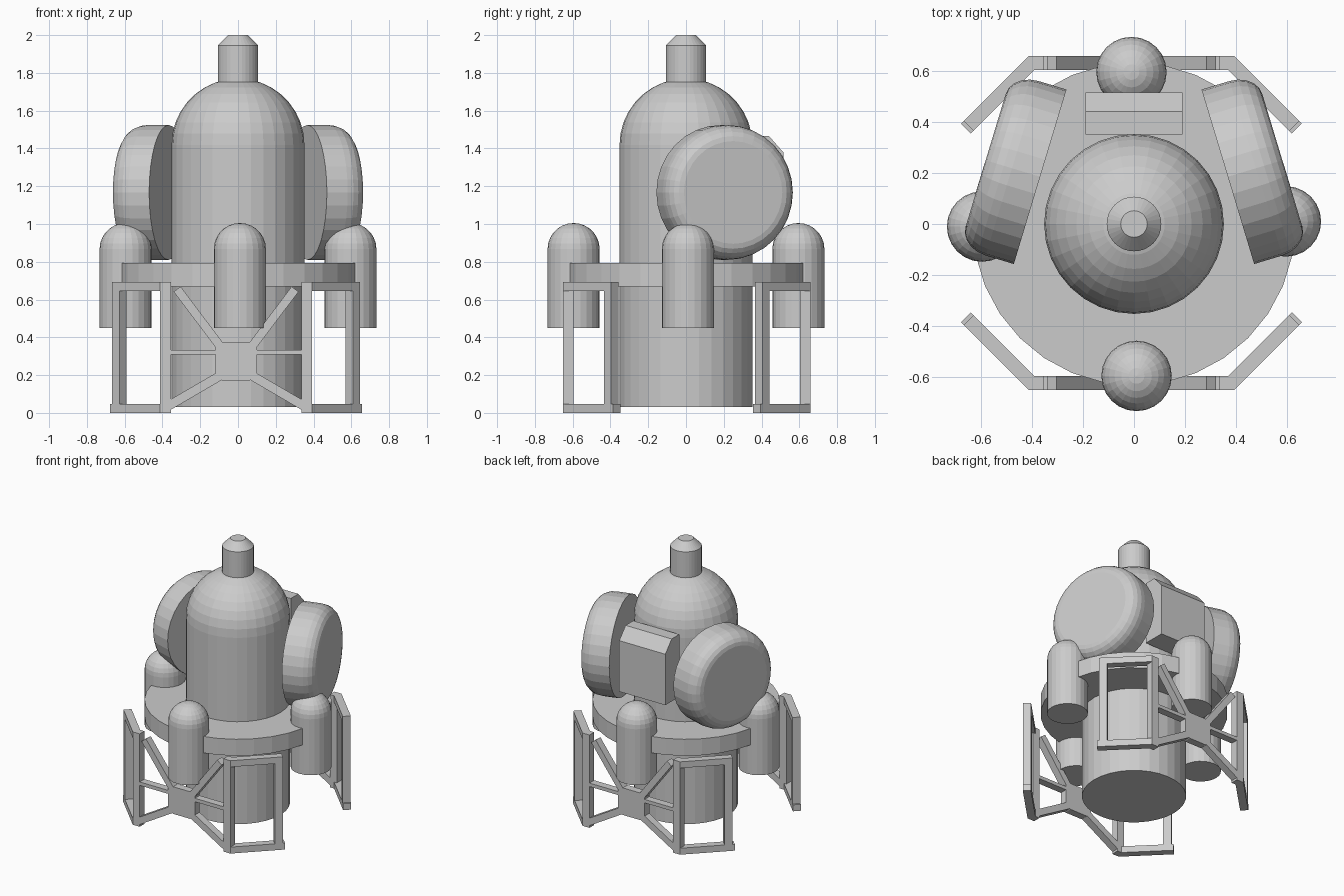
import bpy, bmesh, math
from mathutils import Matrix, Vector

if "Cube" in bpy.data.objects:
    bpy.data.objects.remove(bpy.data.objects["Cube"])

grey = bpy.data.materials.new("plain grey")
grey.diffuse_color = (0.6, 0.6, 0.6, 1)
grey.use_nodes = True
grey.node_tree.nodes["Principled BSDF"].inputs["Base Color"].default_value = grey.diffuse_color


def finish(bm, name, matrix=None):
    if matrix is not None:
        bm.transform(matrix)
    bmesh.ops.recalc_face_normals(bm, faces=bm.faces[:])
    me = bpy.data.meshes.new(name)
    bm.to_mesh(me)
    bm.free()
    me.materials.append(grey)
    ob = bpy.data.objects.new(name, me)
    bpy.context.collection.objects.link(ob)
    return ob


def lathe(name, profile, segs=32, matrix=None):
    """Solid of revolution about z from (radius, height) points, closed at both ends."""
    bm = bmesh.new()
    rings = []
    for r, z in profile:
        if r < 1e-5:
            rings.append([bm.verts.new((0, 0, z))])
        else:
            rings.append([bm.verts.new((r * math.cos(2 * math.pi * i / segs),
                                        r * math.sin(2 * math.pi * i / segs), z))
                          for i in range(segs)])
    for a, b in zip(rings, rings[1:]):
        for i in range(segs):
            j = (i + 1) % segs
            if len(b) == 1:
                bm.faces.new((a[i], a[j], b[0]))
            else:
                bm.faces.new((a[i], a[j], b[j], b[i]))
    for ring in (rings[0], rings[-1]):
        if len(ring) > 1:
            bm.faces.new(ring)
    return finish(bm, name, matrix)


def capsule_profile(r, z0, z1, steps):
    """Flat bottom, straight side, hemispherical top."""
    pts = [(r, z0)]
    for k in range(steps + 1):
        a = math.pi / 2 * k / steps
        pts.append((r * math.cos(a), z1 - r + r * math.sin(a)))
    return pts


def add_prism(bm, pts, origin, u, depth):
    """Extrude a (u, z) outline through a depth centred on a vertical plane."""
    u = Vector(u).normalized()
    n = Vector((-u.y, u.x, 0)) * depth / 2
    rows = [[bm.verts.new(Vector(origin) + u * a + Vector((0, 0, z)) + n * s) for a, z in pts]
            for s in (-1, 1)]
    bm.faces.new(rows[0])
    bm.faces.new(rows[1][::-1])
    for i in range(len(pts)):
        j = (i + 1) % len(pts)
        bm.faces.new((rows[0][i], rows[0][j], rows[1][j], rows[1][i]))


def rect(a0, a1, z0, z1):
    return [(a0, z0), (a1, z0), (a1, z1), (a0, z1)]


def strip(p, q, w):
    """Outline of a slanted bar from p to q."""
    d = (Vector(q) - Vector(p)).normalized() * w / 2
    return [(p[0] - d.y, p[1] + d.x), (p[0] + d.y, p[1] - d.x),
            (q[0] + d.y, q[1] - d.x), (q[0] - d.y, q[1] + d.x)]


# Central body, top cap and round deck
lathe("main_tank", capsule_profile(0.352, 0.03, 1.77, 9))
lathe("top_cap", [(0.107, 1.72), (0.107, 1.945), (0.052, 2.0)])
lathe("round_deck", [(0.632, 0.67), (0.632, 0.793)])

# Four small tanks around the deck
for i, side in enumerate(("right", "back", "left", "front")):
    m = Matrix.Rotation(math.pi / 2 * i, 4, 'Z') @ Matrix.Translation((0.595, 0.01, 0))
    lathe(side + "_small_tank", capsule_profile(0.138, 0.45, 1.005, 7), 24, m)

# Two large drums with rounded outer rims
drum = [(0.357, 0), (0.357, 0.115)]
for k in range(1, 6):
    a = math.pi / 2 * k / 5
    drum.append((0.272 + 0.085 * math.cos(a), 0.115 + 0.108 * math.sin(a)))
for s, side in ((1, "right"), (-1, "left")):
    n = Vector((0.957 * s, 0.289, 0))
    m = (Matrix.Translation((0.3675 * s, 0.185, 1.167))
         @ n.to_track_quat('Z', 'Y').to_matrix().to_4x4())
    lathe(side + "_drum", drum, 32, m)

# Back equipment box with a sloping upper edge
bm = bmesh.new()
add_prism(bm, [(0.35, 1.0), (0.515, 1.0), (0.515, 1.38), (0.44, 1.465), (0.35, 1.465)],
          (0, 0, 0), (0, 1, 0), 0.38)
finish(bm, "back_box")

# Front and back leg frames: braced middle panel plus two angled side panels
T = 0.055
for sy, side in ((-1, "front"), (1, "back")):
    shift = Matrix.Translation((-0.01, 0.004, 0))
    mid = (0, sy * 0.627, 0)
    bm = bmesh.new()
    add_prism(bm, [(-0.07, 0.17), (0.07, 0.17), (0.11, 0.195), (0.11, 0.35),
                   (0.07, 0.372), (-0.07, 0.372), (-0.11, 0.35), (-0.11, 0.195)],
              mid, (1, 0, 0), T)
    for s in (-1, 1):
        add_prism(bm, strip((s * 0.06, 0.32), (s * 0.312, 0.655), 0.046), mid, (1, 0, 0), T)
        add_prism(bm, strip((s * 0.07, 0.205), (s * 0.37, 0.03), 0.048), mid, (1, 0, 0), T)
        add_prism(bm, rect(*sorted((s * 0.09, s * 0.36)), 0.308, 0.334), mid, (1, 0, 0), T)
    finish(bm, side + "_cross_brace", shift)

    for s, hand in ((1, "right"), (-1, "left")):
        bm = bmesh.new()
        add_prism(bm, rect(*sorted((s * 0.345, s * 0.402)), 0, 0.692), mid, (1, 0, 0), T)
        start = (s * 0.383, sy * 0.635, 0)
        u = (s, -sy, 0)
        add_prism(bm, rect(0, 0.375, 0, 0.048), start, u, T)
        add_prism(bm, rect(0, 0.36, 0.645, 0.692), start, u, T)
        add_prism(bm, rect(0.305, 0.36, 0.04, 0.65), start, u, T)
        finish(bm, side + "_" + hand + "_leg_frame", shift)
